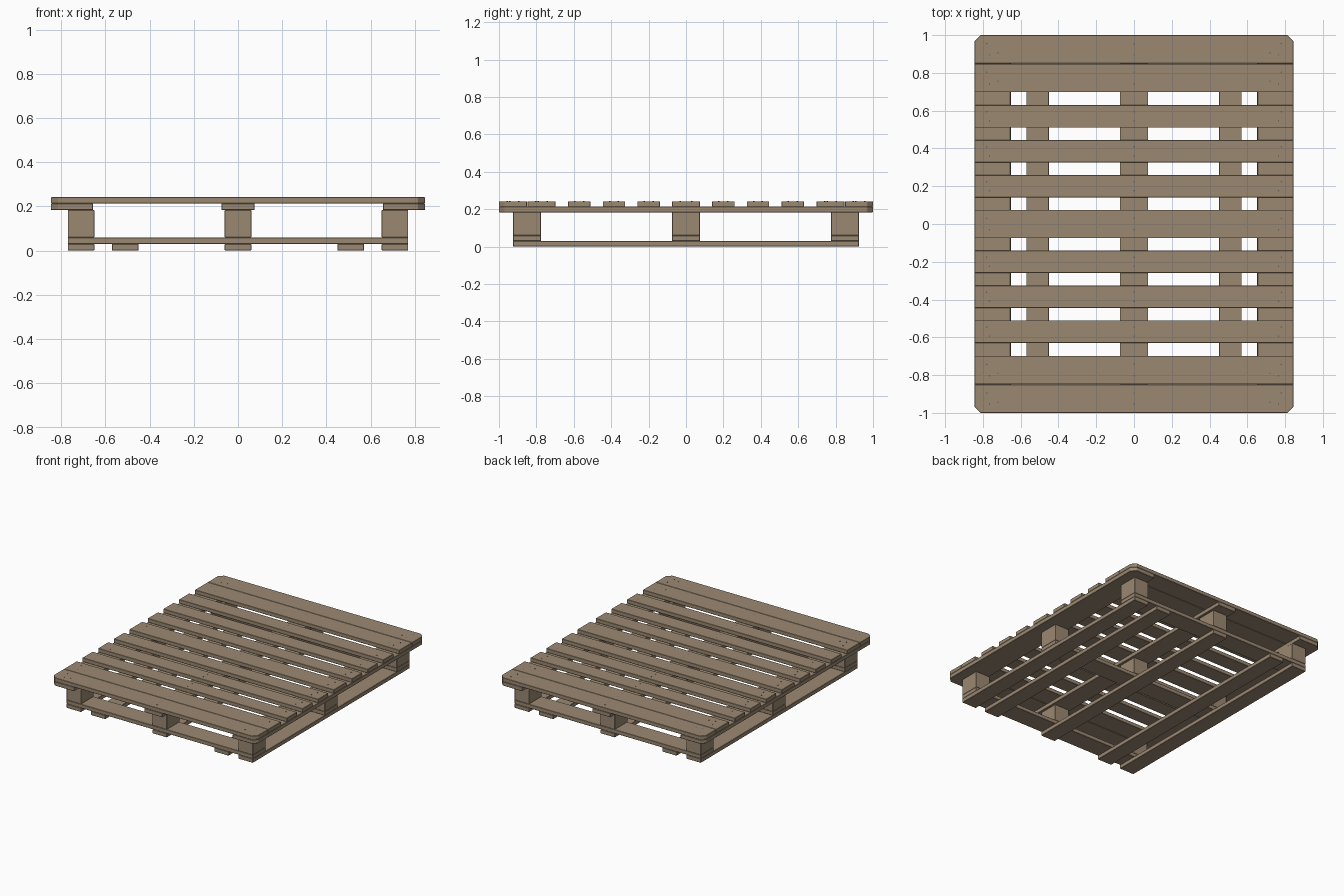
import bpy, bmesh
from mathutils import Matrix

if "Cube" in bpy.data.objects:
    bpy.data.objects.remove(bpy.data.objects["Cube"])


def material(name, rgb):
    m = bpy.data.materials.new(name)
    m.diffuse_color = (*rgb, 1)
    m.use_nodes = True
    m.node_tree.nodes["Principled BSDF"].inputs["Base Color"].default_value = m.diffuse_color
    return m


WOOD = material("weathered_wood", (0.33, 0.25, 0.17))
STEEL = material("nail_steel", (0.12, 0.12, 0.12))
HX, HY, CUT = 0.845, 1.0, 0.032   # deck half sizes and corner cut


def finish(bm, name, mat):
    me = bpy.data.meshes.new(name)
    bm.to_mesh(me)
    bm.free()
    me.materials.append(mat)
    ob = bpy.data.objects.new(name, me)
    bpy.context.collection.objects.link(ob)
    return ob


def board(name, cx, cy, w, d, z0, z1):
    """Plank centred on cx, cy; corners that reach the deck corner are cut off."""
    pts = []
    for i, (sx, sy) in enumerate([(-1, -1), (1, -1), (1, 1), (-1, 1)]):
        x, y = cx + sx * w / 2, cy + sy * d / 2
        if abs(x) > HX - 0.001 and abs(y) > HY - 0.001:
            pair = [(x, y - sy * CUT), (x - sx * CUT, y)]
            pts += pair if i % 2 == 0 else pair[::-1]
        else:
            pts.append((x, y))
    bm = bmesh.new()
    bottom = bm.faces.new([bm.verts.new((x, y, z0)) for x, y in pts])
    ext = bmesh.ops.extrude_face_region(bm, geom=[bottom], use_keep_orig=True)
    bmesh.ops.translate(bm, vec=(0, 0, z1 - z0),
                        verts=[g for g in ext["geom"] if isinstance(g, bmesh.types.BMVert)])
    bmesh.ops.recalc_face_normals(bm, faces=bm.faces[:])
    ob = finish(bm, name, WOOD)
    bev = ob.modifiers.new("worn_edges", 'BEVEL')
    bev.width, bev.segments = 0.002, 1
    return ob


# bottom runners, front to back
for x in (-0.71, -0.51, 0, 0.51, 0.71):
    board("bottom_runner", x, 0, 0.12, 1.85, 0, 0.03)

# lower cross boards with three blocks on each
for y in (-0.85, 0, 0.85):
    board("lower_cross_board", 0, y, 1.54, 0.15, 0.03, 0.059)
    for x in (-0.71, 0, 0.71):
        board("spacer_block", x, y, 0.12, 0.15, 0.059, 0.183)

# upper stringers under the deck
for x, w in ((-0.75, 0.19), (0, 0.15), (0.75, 0.19)):
    board("upper_stringer", x, 0, w, 2.0, 0.183, 0.213)

# deck boards: centre and outer ones are wide
deck = [(0, 0.15)]
for y, d in ((0.20, 0.12), (0.385, 0.12), (0.57, 0.12), (0.773, 0.15), (0.925, 0.15)):
    deck += [(y, d), (-y, d)]
for y, d in deck:
    board("deck_board", 0, y, 2 * HX, d, 0.213, 0.242)

# nail heads
bm = bmesh.new()
for y, d in deck:
    o = d * 0.2
    spots = [(0, o), (0, -o)]
    for s in (-1, 1):
        spots += [(s * 0.78, o), (s * 0.765, -o)]
        if d > 0.13 and y:
            spots += [(s * 0.72, -o * 0.6)]
    for x, dy in spots:
        bmesh.ops.create_cone(bm, cap_ends=True, segments=8, radius1=0.004, radius2=0.004,
                              depth=0.003, matrix=Matrix.Translation((x, y + dy, 0.2415)))
finish(bm, "nail_heads", STEEL)
